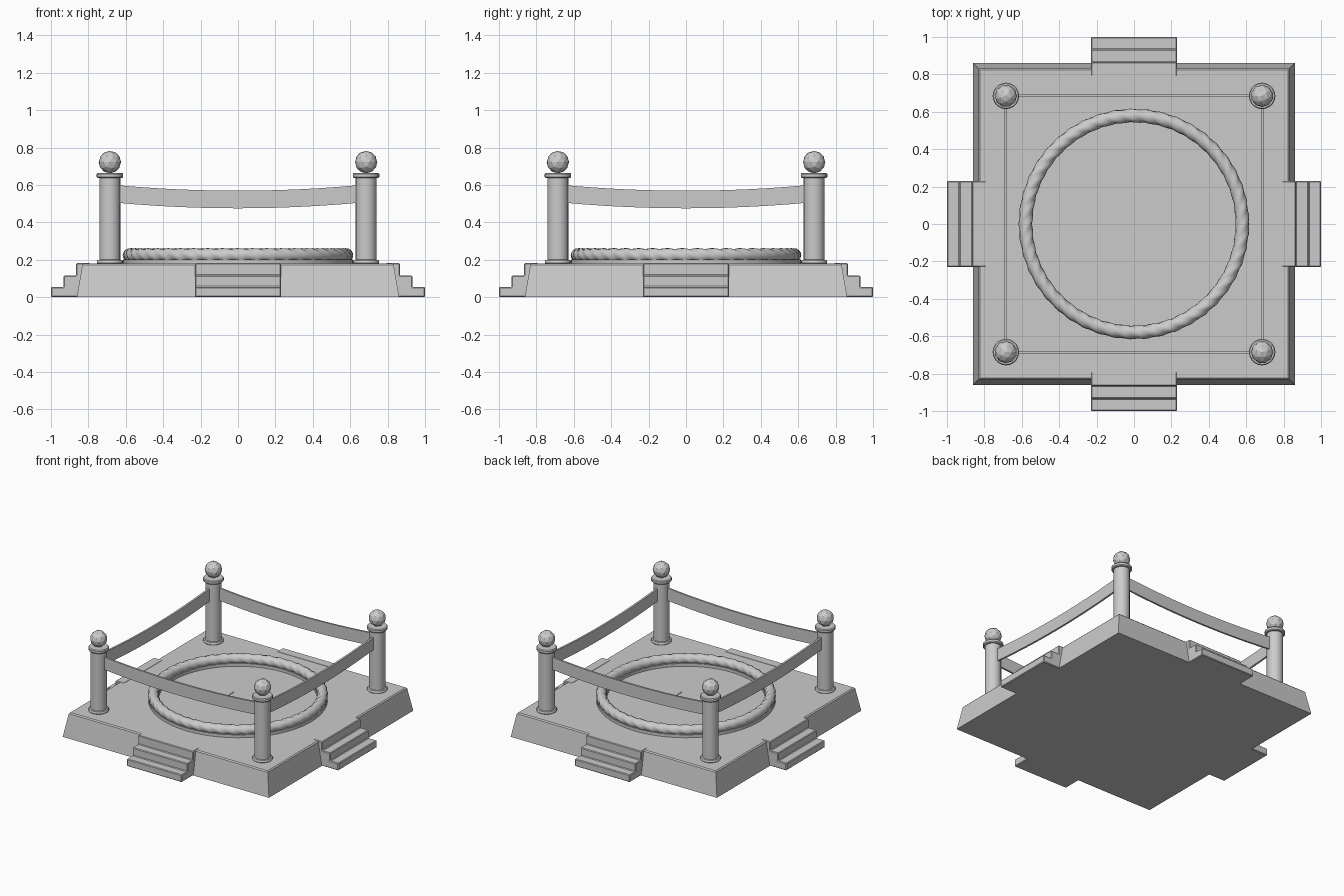
import bpy, bmesh, math
from mathutils import Matrix

if "Cube" in bpy.data.objects:
    bpy.data.objects.remove(bpy.data.objects["Cube"])

stone = bpy.data.materials.new("light_grey")
stone.diffuse_color = (0.6, 0.6, 0.6, 1)
stone.use_nodes = True
stone.node_tree.nodes["Principled BSDF"].inputs["Base Color"].default_value = stone.diffuse_color
TAU = 2 * math.pi


def finish(bm, name, smooth=False, bevel=0):
    bmesh.ops.recalc_face_normals(bm, faces=bm.faces)
    mesh = bpy.data.meshes.new(name)
    bm.to_mesh(mesh)
    bm.free()
    mesh.materials.append(stone)
    ob = bpy.data.objects.new(name, mesh)
    bpy.context.collection.objects.link(ob)
    if bevel:
        mod = ob.modifiers.new("bevel", 'BEVEL')
        mod.width, mod.segments = bevel, 1
    if smooth:
        bpy.ops.object.select_all(action='DESELECT')
        ob.select_set(True)
        bpy.context.view_layer.objects.active = ob
        bpy.ops.object.shade_smooth_by_angle(angle=math.radians(35))
    return ob


def grid_faces(bm, rows, wrap_rows, wrap_cols=True):
    n, m = len(rows), len(rows[0])
    for i in range(n if wrap_rows else n - 1):
        for j in range(m if wrap_cols else m - 1):
            a, b = rows[i], rows[(i + 1) % n]
            bm.faces.new((a[j], a[(j + 1) % m], b[(j + 1) % m], b[j]))


def lathe(bm, profile, sides, wrap):
    rows = [[bm.verts.new((r * math.cos(TAU * k / sides), r * math.sin(TAU * k / sides), z))
             for k in range(sides)] for r, z in profile]
    grid_faces(bm, rows, wrap)
    if not wrap:
        bm.faces.new(rows[0])
        bm.faces.new(rows[-1])


# sloped square platform
bm = bmesh.new()
rows = [[bm.verts.new((sx * w, sy * w, z)) for sx, sy in ((-1, -1), (1, -1), (1, 1), (-1, 1))]
        for w, z in ((0.862, 0), (0.832, 0.172), (0.824, 0.18))]
grid_faces(bm, rows, False)
bm.faces.new(rows[0])
bm.faces.new(rows[-1])
finish(bm, "platform")

# four flights of steps
STEP = [(-0.79, 0), (-1, 0), (-1, 0.055), (-0.932, 0.055), (-0.932, 0.115),
        (-0.865, 0.115), (-0.865, 0.182), (-0.79, 0.182)]
for k, side in enumerate(("front", "right", "back", "left")):
    bm = bmesh.new()
    rows = [[bm.verts.new((x, y, z)) for y, z in STEP] for x in (-0.23, 0.23)]
    grid_faces(bm, rows, False)
    bm.faces.new(rows[0])
    bm.faces.new(rows[1])
    bm.transform(Matrix.Rotation(k * math.pi / 2, 4, 'Z'))
    finish(bm, side + "_steps", bevel=0.005)

# corner posts with foot, collar and faceted ball
POST = [(0.066, 0.178), (0.07, 0.183), (0.07, 0.192), (0.066, 0.198), (0.056, 0.2),
        (0.056, 0.636), (0.066, 0.637), (0.071, 0.643), (0.071, 0.658), (0.066, 0.664)]
for k in range(4):
    turn = Matrix.Rotation(k * math.pi / 2, 4, 'Z') @ Matrix.Translation((-0.685, -0.685, 0))
    bm = bmesh.new()
    lathe(bm, POST, 20, False)
    bm.transform(turn)
    finish(bm, "post_%d" % (k + 1), smooth=True)
    bm = bmesh.new()
    bmesh.ops.create_icosphere(bm, subdivisions=2, radius=0.06,
                               matrix=Matrix.Translation((0, 0, 0.722)))
    bm.transform(turn)
    finish(bm, "post_ball_%d" % (k + 1))

# sagging bands between the posts
for k, side in enumerate(("front", "right", "back", "left")):
    bm = bmesh.new()
    rows = []
    for i in range(13):
        x = -0.66 + 1.32 * i / 12
        z = 0.475 + 0.028 * (x / 0.63) ** 2
        rows.append([bm.verts.new((x, -0.685 + dy, z + dz))
                     for dy, dz in ((-0.007, 0), (0.007, 0), (0.007, 0.094), (-0.007, 0.094))])
    grid_faces(bm, rows, False)
    bm.faces.new(rows[0])
    bm.faces.new(rows[-1])
    bm.transform(Matrix.Rotation(k * math.pi / 2, 4, 'Z'))
    finish(bm, side + "_band")

# flat ring under the rope
bm = bmesh.new()
lathe(bm, [(0.545, 0.178), (0.614, 0.178), (0.614, 0.202), (0.545, 0.202)], 64, True)
finish(bm, "ring_base", smooth=True)

# twisted rope: a torus whose lobed section turns as it goes round
LOBES, TWISTS, SEG, SIDES = 3, 45, 270, 15
bm = bmesh.new()
rows = []
for i in range(SEG):
    t = TAU * i / SEG
    row = []
    for j in range(SIDES):
        p = TAU * j / SIDES
        wave = abs(math.sin((LOBES * p + TWISTS * t) / 2))
        r = 0.0305 + 0.0075 * wave
        d = 0.579 + r * math.cos(p)
        row.append(bm.verts.new((d * math.cos(t), d * math.sin(t), 0.224 + r * math.sin(p))))
    rows.append(row)
grid_faces(bm, rows, True)
finish(bm, "twisted_rope", smooth=True)

# two starting lines on the floor
for x, name in ((-0.097, "left"), (0.097, "right")):
    bm = bmesh.new()
    bmesh.ops.create_cube(bm, size=1, matrix=Matrix.Translation((x, 0, 0.181))
                          @ Matrix.Diagonal((0.006, 0.17, 0.006, 1)))
    finish(bm, name + "_floor_line")
